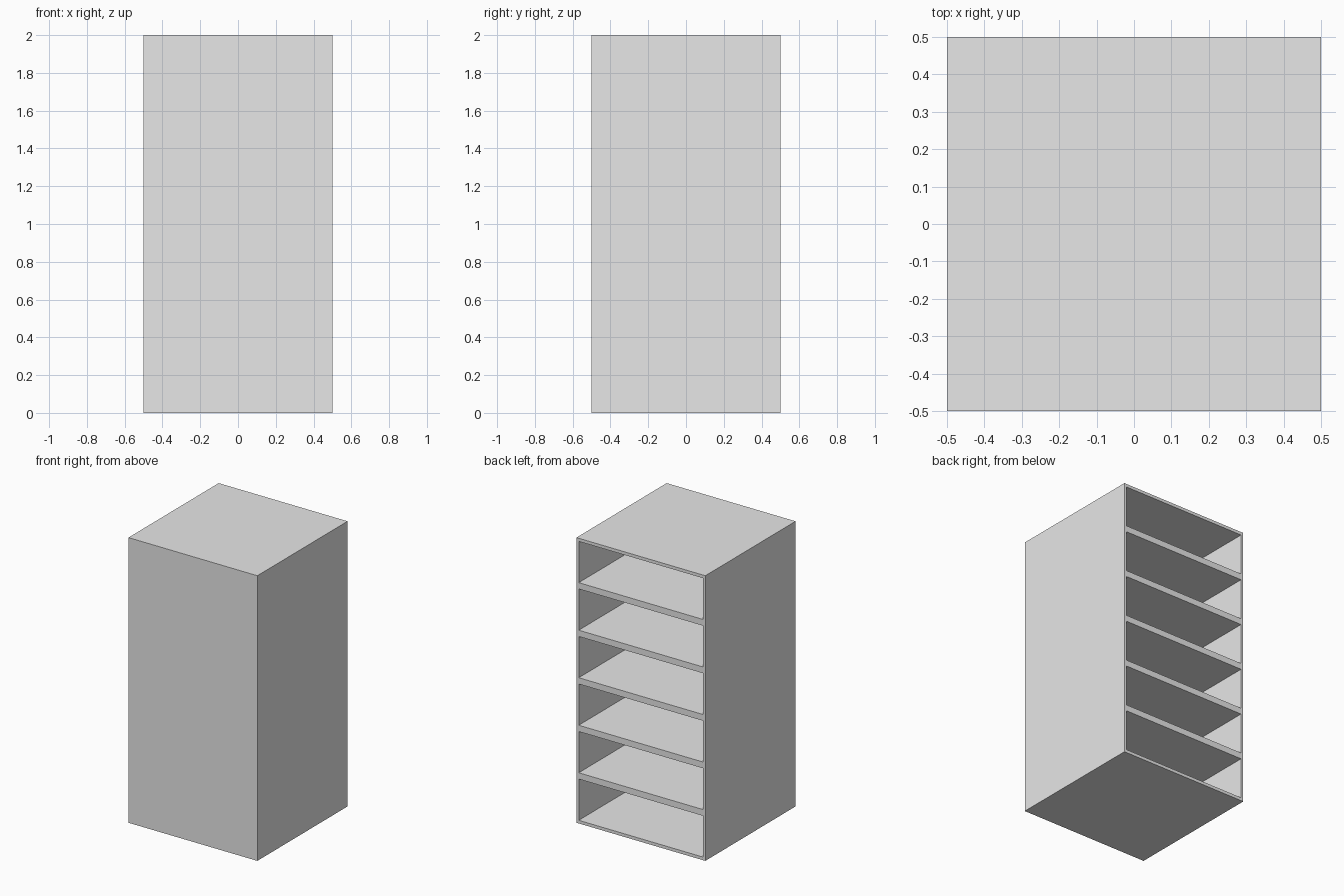
import bpy
import bmesh
from mathutils import Matrix, Vector

WIDTH, DEPTH, HEIGHT = 1.0, 1.0, 2.0
SHELVES = 6
SIDE_WALL = 0.018
FRONT_WALL = 0.02
SHELF_HALF = 0.022   # half the thickness of a shelf between two bays

if "Cube" in bpy.data.objects:
    bpy.data.objects.remove(bpy.data.objects["Cube"], do_unlink=True)


def make_boxes(name, boxes):
    """One mesh object made of (centre, size) boxes."""
    bm = bmesh.new()
    for centre, size in boxes:
        matrix = Matrix.Translation(centre) @ Matrix.Diagonal((*size, 1))
        bmesh.ops.create_cube(bm, size=1, matrix=matrix)
    mesh = bpy.data.meshes.new(name)
    bm.to_mesh(mesh)
    bm.free()
    obj = bpy.data.objects.new(name, mesh)
    bpy.context.collection.objects.link(obj)
    return obj


# Plain grey finish
grey = bpy.data.materials.new("light_grey")
grey.use_nodes = True
grey.diffuse_color = (0.8, 0.8, 0.8, 1)
grey.node_tree.nodes["Principled BSDF"].inputs["Base Color"].default_value = grey.diffuse_color

# Cabinet body
cabinet = make_boxes("shelf_cabinet", [(Vector((0, 0, HEIGHT / 2)), (WIDTH, DEPTH, HEIGHT))])
cabinet.data.materials.append(grey)

# Shelf bays, open at the back and overshooting it for a clean cut
pitch = HEIGHT / SHELVES
bay_size = (WIDTH - 2 * SIDE_WALL, DEPTH, pitch - 2 * SHELF_HALF)
bays = make_boxes("bay_cutter", [
    (Vector((0, FRONT_WALL, (i + 0.5) * pitch)), bay_size) for i in range(SHELVES)
])
bays.data.materials.append(grey)
bays.hide_render = True

# Hollow out the bays
cut = cabinet.modifiers.new("bays", 'BOOLEAN')
cut.operation = 'DIFFERENCE'
cut.solver = 'EXACT'
cut.object = bays
bpy.context.view_layer.objects.active = cabinet
bpy.ops.object.modifier_apply(modifier=cut.name)
bpy.data.objects.remove(bays, do_unlink=True)
